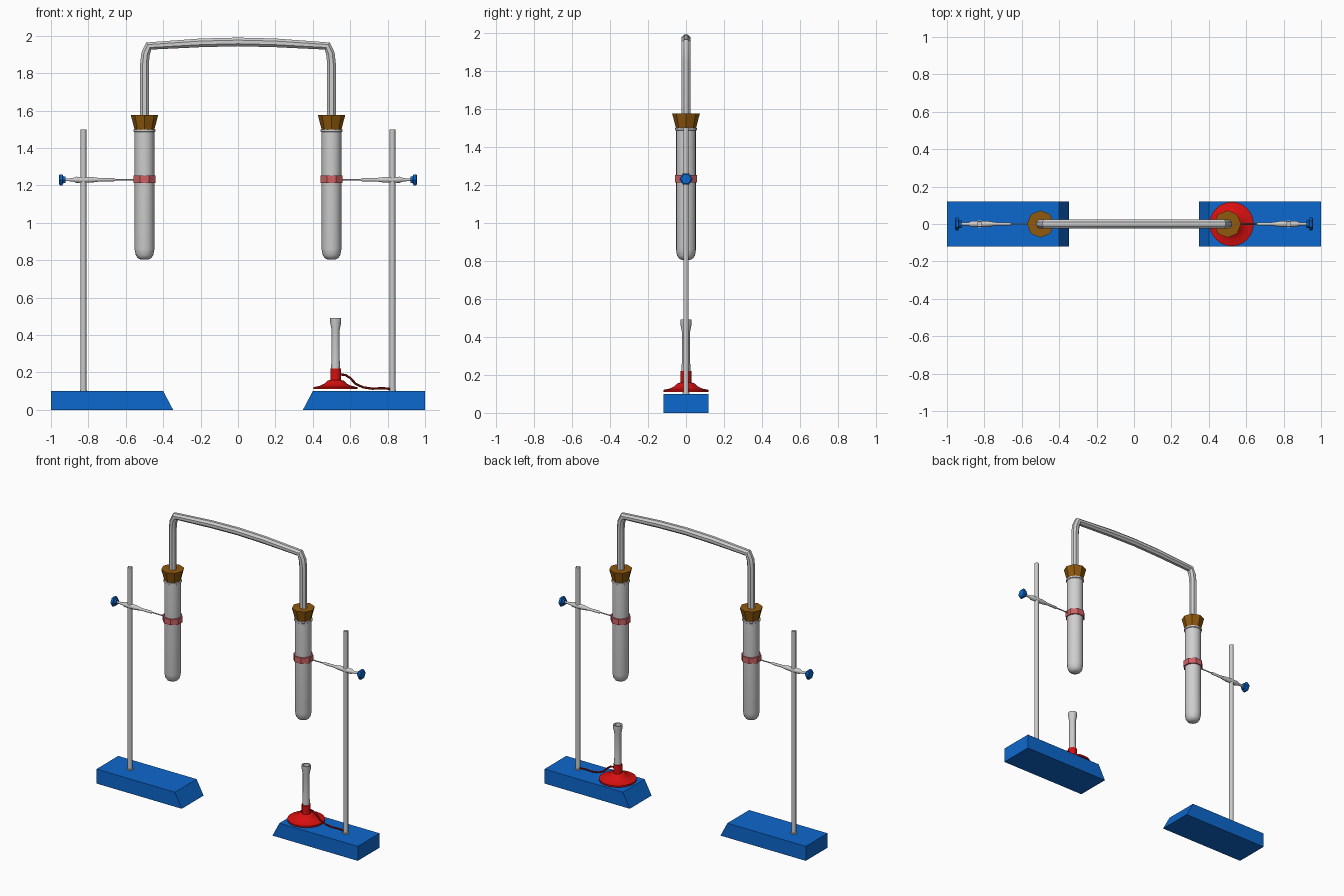
import bpy, math
from mathutils import Vector, Matrix

if "Cube" in bpy.data.objects:
    bpy.data.objects.remove(bpy.data.objects["Cube"])


def material(name, rgb):
    m = bpy.data.materials.new(name)
    m.use_nodes = True
    m.diffuse_color = (*rgb, 1)
    m.node_tree.nodes["Principled BSDF"].inputs["Base Color"].default_value = (*rgb, 1)
    return m


blue = material("blue paint", (0.004, 0.14, 0.62))
steel = material("steel grey", (0.6, 0.6, 0.6))
glass = material("glass grey", (0.62, 0.62, 0.62))
cork = material("cork brown", (0.28, 0.1, 0.004))
pink = material("clamp pink", (0.62, 0.12, 0.13))
red = material("burner red", (0.7, 0.005, 0.005))
hose_red = material("hose dark red", (0.3, 0.004, 0.004))


def add_mesh(name, verts, faces, mat, smooth=None):
    me = bpy.data.meshes.new(name)
    me.from_pydata(verts, [], faces)
    me.materials.append(mat)
    ob = bpy.data.objects.new(name, me)
    bpy.context.collection.objects.link(ob)
    if smooth:
        bpy.ops.object.select_all(action="DESELECT")
        ob.select_set(True)
        bpy.context.view_layer.objects.active = ob
        bpy.ops.object.shade_smooth_by_angle(angle=math.radians(smooth))
    return ob


def lathe(name, profile, sides, mat, origin=(0, 0, 0), axis=(0, 0, 1), smooth=None, turn=0.0):
    """Revolve (radius, height) pairs round an axis, closed by end caps."""
    place = Matrix.Translation(origin) @ Vector(axis).to_track_quat("Z", "Y").to_matrix().to_4x4()
    verts = []
    for r, h in profile:
        for i in range(sides):
            a = math.tau * (i + turn) / sides
            verts.append(place @ Vector((r * math.cos(a), r * math.sin(a), h)))
    faces = [tuple(reversed(range(sides)))]
    for k in range(len(profile) - 1):
        for i in range(sides):
            j = (i + 1) % sides
            faces.append((k * sides + i, k * sides + j, (k + 1) * sides + j, (k + 1) * sides + i))
    faces.append(tuple(range((len(profile) - 1) * sides, len(profile) * sides)))
    return add_mesh(name, verts, faces, mat, smooth)


def pipe(name, points, radius, sides, mat, smooth=None):
    """Sweep a round section along a path lying in the x-z plane."""
    pts = [Vector((x, 0, z)) for x, z in points]
    verts, n = [], len(pts)
    for k, p in enumerate(pts):
        before = (p - pts[max(k - 1, 0)]).normalized()
        after = (pts[min(k + 1, n - 1)] - p).normalized()
        t = (before + after).normalized()
        side = Vector((0, 1, 0))
        up = t.cross(side)
        for i in range(sides):
            a = math.tau * (i + 0.5) / sides
            verts.append(p + radius * (math.cos(a) * side + math.sin(a) * up))
    faces = [tuple(range(sides)), tuple(reversed(range((n - 1) * sides, n * sides)))]
    for k in range(n - 1):
        for i in range(sides):
            j = (i + 1) % sides
            faces.append((k * sides + j, k * sides + i, (k + 1) * sides + i, (k + 1) * sides + j))
    return add_mesh(name, verts, faces, mat, smooth)


def stand(label, s):
    # Foot with a sloping inner end
    outline = [(1.0, 0), (1.0, 0.1), (0.4, 0.1), (0.347, 0)]
    if s > 0:
        outline.reverse()
    verts = [(s * x, y, z) for y in (-0.119, 0.119) for x, z in outline]
    faces = [(3, 2, 1, 0), (4, 5, 6, 7)]
    faces += [(i, (i + 1) % 4, (i + 1) % 4 + 4, i + 4) for i in range(4)]
    add_mesh(label + "_stand_foot", verts, faces, blue)

    # Upright rod with a small socket
    lathe(label + "_stand_rod", [(0.02, 0.1), (0.02, 0.107), (0.015, 0.107), (0.015, 1.5)],
          10, steel, (s * 0.826, 0, 0), smooth=40)

    # Clamp arm, running outward from the tube
    arm = [(0.004, 0.55), (0.004, 0.655), (0.009, 0.665), (0.009, 0.735), (0.016, 0.785),
           (0.017, 0.865), (0.009, 0.885), (0.007, 0.93)]
    lathe(label + "_clamp_arm", arm, 10, steel, (0, 0, 1.23), (s, 0, 0), smooth=40)
    knob = [(0.02, 0.923), (0.022, 0.935), (0.034, 0.938), (0.034, 0.952), (0.027, 0.957)]
    lathe(label + "_clamp_knob", knob, 6, blue, (0, 0, 1.23), (s, 0, 0))
    lathe(label + "_clamp_ring", [(0.052, 1.212), (0.064, 1.212), (0.064, 1.252), (0.052, 1.252)],
          8, pink, (s * 0.5, 0, 0), turn=0.5)

    # Test tube with rounded end and lip
    tube = [(0.02, 0.803), (0.036, 0.811), (0.047, 0.827), (0.053, 0.86), (0.053, 1.485),
            (0.058, 1.488), (0.058, 1.498), (0.05, 1.5)]
    lathe(label + "_test_tube", tube, 16, glass, (s * 0.5, 0, 0), smooth=40)
    lathe(label + "_stopper", [(0.052, 1.495), (0.073, 1.575)], 8, cork, (s * 0.5, 0, 0))


stand("right", -1)
stand("left", 1)

# Bent delivery pipe between the two stoppers
half = [(0.5, 1.56), (0.5, 1.85), (0.494, 1.905), (0.477, 1.945), (0.2, 1.962)]
path = [(-x, z) for x, z in half] + [(0, 1.967)] + half[::-1]
pipe("delivery_pipe", path, 0.025, 8, glass, smooth=30)

# Burner
bx = 0.522
foot = [(0.118, 0.11), (0.118, 0.121), (0.085, 0.128), (0.06, 0.14), (0.045, 0.155),
        (0.028, 0.16), (0.028, 0.22)]
lathe("burner_foot", foot, 24, red, (bx, 0, 0), smooth=25)
barrel = [(0.024, 0.215), (0.024, 0.24), (0.022, 0.26), (0.022, 0.43), (0.03, 0.47), (0.03, 0.491),
          (0.022, 0.491), (0.02, 0.46)]
lathe("burner_barrel", barrel, 12, steel, (bx, 0, 0), smooth=30)

# Gas hose trailing to the rod
hose = [(0.54, 0.19), (0.575, 0.186), (0.6, 0.17), (0.63, 0.138), (0.67, 0.12), (0.72, 0.113),
        (0.77, 0.116), (0.815, 0.112)]
pipe("gas_hose", hose, 0.006, 6, hose_red, smooth=60)
